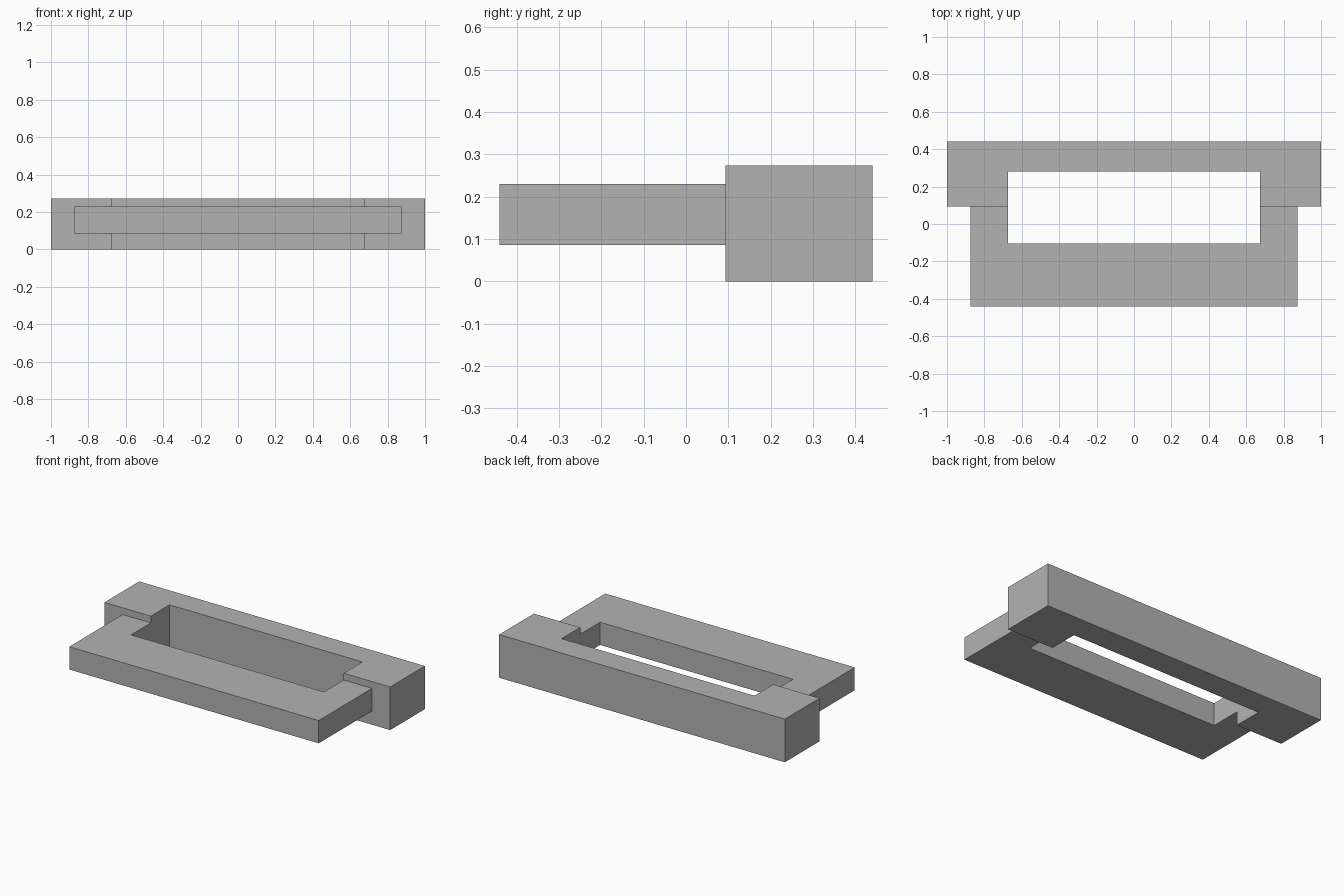
import bpy
import bmesh

cube = bpy.data.objects.get("Cube")
if cube:
    bpy.data.objects.remove(cube, do_unlink=True)

# Single plain grey
grey = bpy.data.materials.new("plain_grey")
grey.use_nodes = True
colour = (0.45, 0.45, 0.45, 1)
grey.diffuse_color = colour
grey.node_tree.nodes["Principled BSDF"].inputs["Base Color"].default_value = colour

OPENING = 0.675   # half width of the central opening
JOINT = 0.093     # y where the two brackets meet


def bracket(name, half_width, y_outer, y_inner, z_low, z_high):
    """U-shaped bracket: a bar with two arms reaching to the joint."""
    half = [(half_width, y_outer), (half_width, JOINT),
            (OPENING, JOINT), (OPENING, y_inner)]
    outline = half + [(-x, y) for x, y in reversed(half)]
    bm = bmesh.new()
    base = bm.faces.new([bm.verts.new((x, y, z_low)) for x, y in outline])
    top = bmesh.ops.extrude_face_region(bm, geom=[base], use_keep_orig=True)
    verts = [v for v in top["geom"] if isinstance(v, bmesh.types.BMVert)]
    bmesh.ops.translate(bm, verts=verts, vec=(0, 0, z_high - z_low))
    bmesh.ops.recalc_face_normals(bm, faces=bm.faces)
    mesh = bpy.data.meshes.new(name)
    bm.to_mesh(mesh)
    bm.free()
    mesh.materials.append(grey)
    obj = bpy.data.objects.new(name, mesh)
    bpy.context.collection.objects.link(obj)
    return obj


# Thick wide bracket behind, thinner narrow bracket in front
bracket("back_bracket", 1.0, 0.44, 0.28, 0.0, 0.273)
bracket("front_bracket", 0.873, -0.44, -0.105, 0.086, 0.23)
